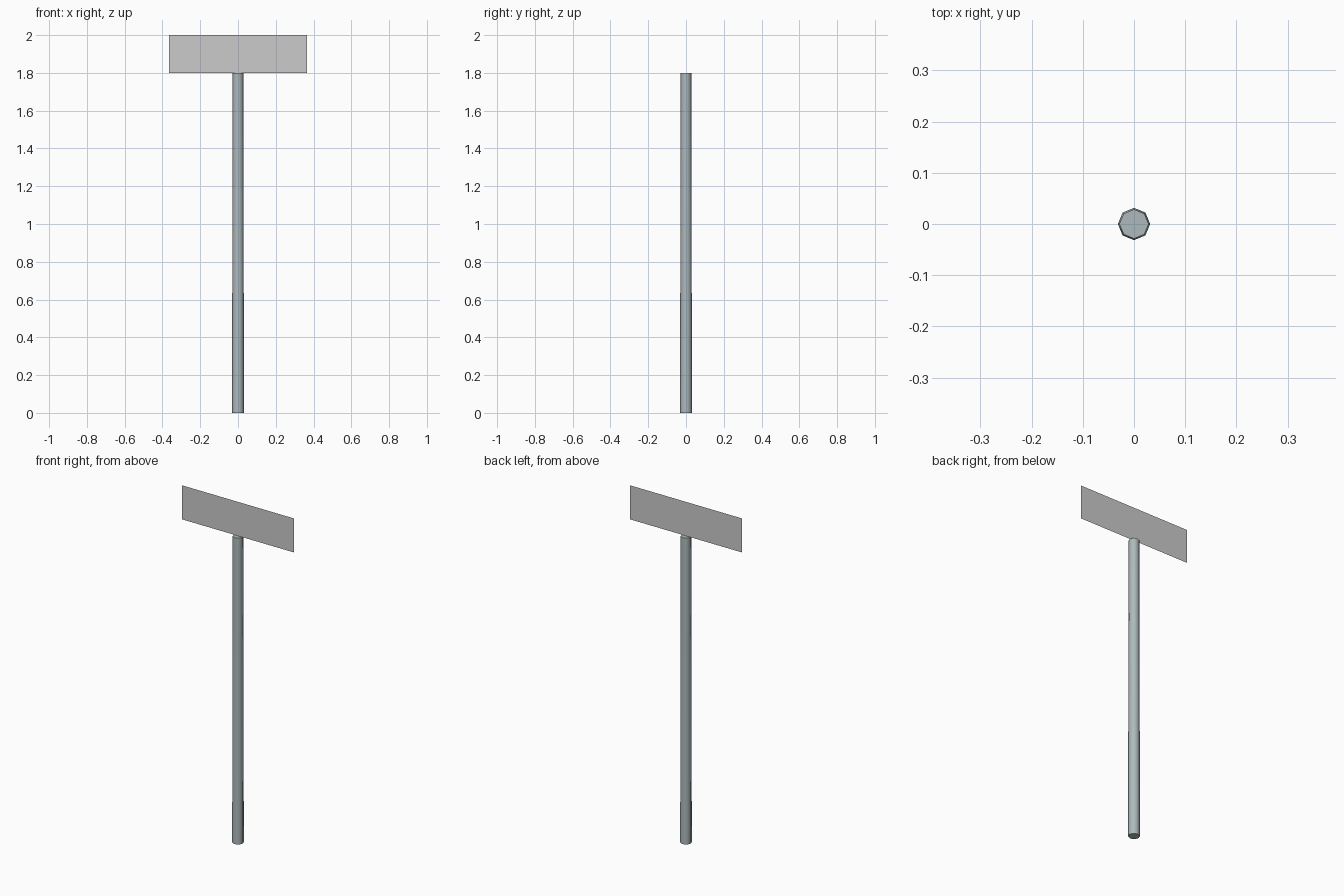
import bpy
from math import pi

if "Cube" in bpy.data.objects:
    bpy.data.objects.remove(bpy.data.objects["Cube"])

POLE_TOP = 1.8
SIGN_W, SIGN_H = 0.728, 0.2

# Pole: slightly tapered octagonal post with corners on the axes
bpy.ops.mesh.primitive_cone_add(vertices=8, radius1=0.0315, radius2=0.0285,
                                depth=POLE_TOP, location=(0, 0, POLE_TOP / 2))
pole = bpy.context.object
pole.name = "pole"
bpy.ops.object.shade_smooth_by_angle(angle=pi / 3)
metal = bpy.data.materials.new("pole_metal")
metal.diffuse_color = (0.42, 0.49, 0.51, 1)
metal.use_nodes = True
metal.node_tree.nodes["Principled BSDF"].inputs["Base Color"].default_value = metal.diffuse_color
pole.data.materials.append(metal)

# Sign plate: a single thin sheet standing on the pole, facing front
bpy.ops.mesh.primitive_plane_add(size=1, location=(0, 0, POLE_TOP + SIGN_H / 2),
                                 rotation=(pi / 2, 0, 0))
sign = bpy.context.object
sign.name = "sign_plate"
sign.scale = (SIGN_W, SIGN_H, 1)
bpy.ops.object.transform_apply(location=False, rotation=True, scale=True)
